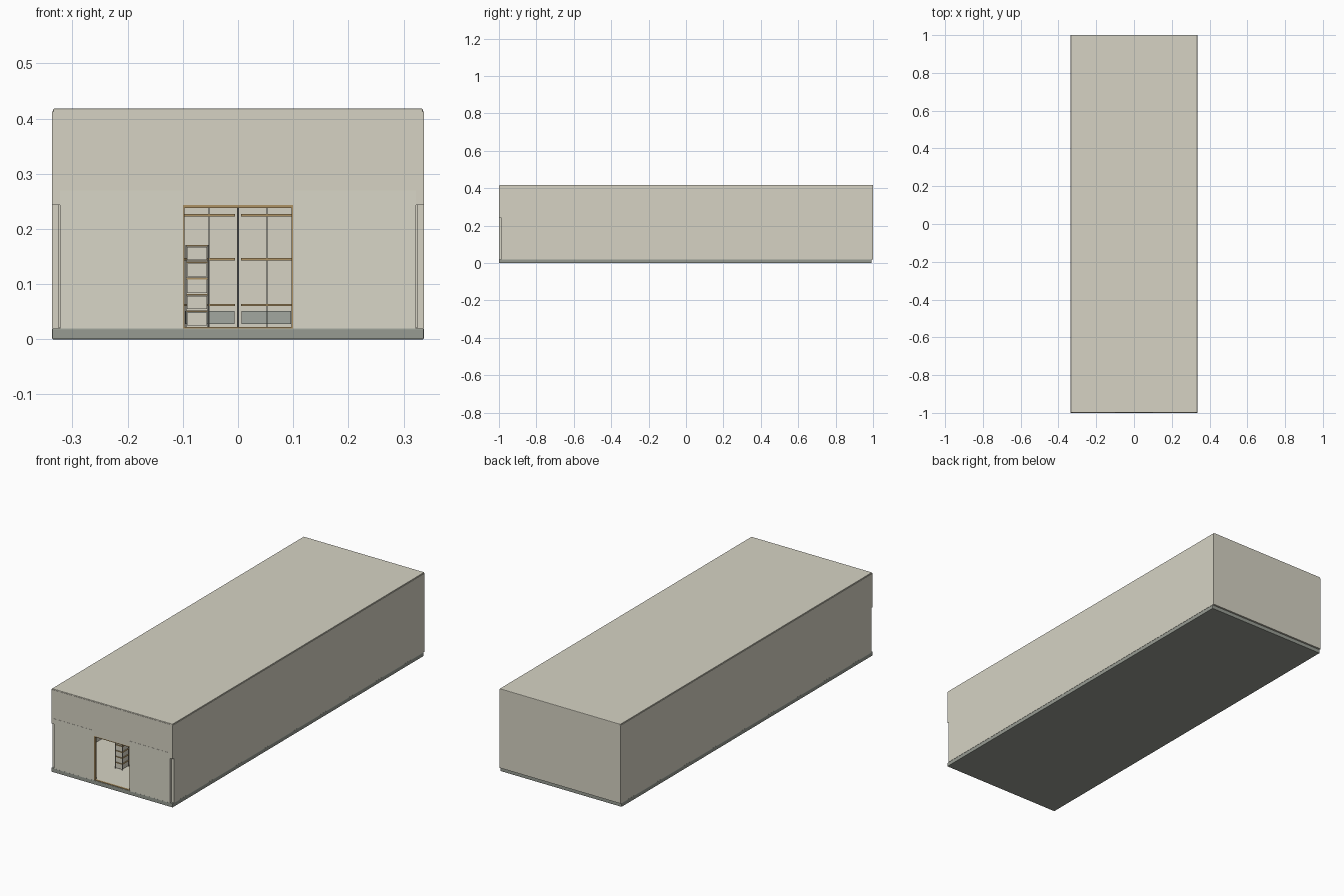
import bpy

if "Cube" in bpy.data.objects:
    bpy.data.objects.remove(bpy.data.objects["Cube"])


def mat(name, rgb):
    m = bpy.data.materials.new(name)
    m.diffuse_color = (*rgb, 1)
    m.use_nodes = True
    m.node_tree.nodes["Principled BSDF"].inputs["Base Color"].default_value = m.diffuse_color
    return m


CREAM = mat("cream wall", (0.67, 0.65, 0.55))
PALE = mat("pale door", (0.69, 0.67, 0.57))
GREY = mat("grey concrete", (0.31, 0.33, 0.29))
TAN = mat("tan wood", (0.42, 0.29, 0.13))
BIN = mat("grey bin", (0.36, 0.39, 0.35))
DARK = mat("dark post", (0.12, 0.12, 0.11))


def box(name, x, y, z, m, bevel=0):
    """Box from (min, max) ranges on each axis."""
    bpy.ops.mesh.primitive_cube_add(size=1, location=[sum(r) / 2 for r in (x, y, z)])
    ob = bpy.context.object
    ob.name = name
    ob.scale = [r[1] - r[0] for r in (x, y, z)]
    bpy.ops.object.transform_apply(location=False, rotation=False, scale=True)
    ob.data.materials.append(m)
    if bevel:
        b = ob.modifiers.new("edge", 'BEVEL')
        b.width = bevel
        b.segments = 2
    return ob


# Shell: slab, floor, walls, roof
box("base_slab", (-0.337, 0.337), (-1, 0.992), (0, 0.02), GREY, 0.002)
box("floor", (-0.325, 0.325), (-0.988, 0.988), (0.0195, 0.0215), CREAM)
box("back_wall", (-0.337, 0.337), (0.988, 1), (0.02, 0.413), CREAM)
box("roof", (-0.335, 0.335), (-0.998, 1), (0.411, 0.418), CREAM, 0.002)
box("front_fascia", (-0.337, 0.337), (-0.9992, -0.988), (0.243, 0.413), CREAM)

for s, side in ((-1, "left"), (1, "right")):
    def sx(a, b):
        return tuple(sorted((s * a, s * b)))
    box(side + "_wall", sx(0.325, 0.337), (-0.99, 0.99), (0.02, 0.413), CREAM)
    # Sliding door panel overlapping the fascia
    box(side + "_sliding_door", sx(0.1, 0.323), (-1, -0.989), (0.02, 0.27), PALE)
    box(side + "_door_jamb", sx(0.097, 0.1), (-0.998, -0.986), (0.02, 0.243), TAN)

    # Storage racks either side of the central line
    for z in (0.062, 0.145, 0.225):
        for i in range(4):
            y = -0.6 + i * 0.45
            box(side + "_rack_beam", sx(0.005, 0.11), (y, y + 0.006), (z - 0.002, z + 0.002), TAN)
        box(side + "_rack_rail", sx(0.104, 0.11), (-0.6, 0.756), (z - 0.002, z + 0.002), TAN)
    for i in range(4):
        y = -0.6 + i * 0.45
        box(side + "_rack_post", sx(0.052, 0.0535), (y, y + 0.004), (0.021, 0.238), BIN)
        box(side + "_rack_bin", sx(0.006, 0.096), (y + 0.02, y + 0.12), (0.028, 0.051), BIN)

# Door header and sill trim, centre post
box("door_header", (-0.1, 0.1), (-0.998, -0.986), (0.238, 0.243), TAN)
box("door_sill", (-0.1, 0.1), (-0.998, -0.988), (0.02, 0.0225), TAN)
box("centre_post", (-0.0015, 0.0015), (-0.6, -0.597), (0.021, 0.24), DARK)

# Stack of five crates just inside the door
for i in range(5):
    z = 0.023 + i * 0.0296
    box("crate", (-0.092, -0.056), (-0.84, -0.79), (z + 0.002, z + 0.026), CREAM)
    box("crate_shelf", (-0.095, -0.053), (-0.841, -0.789), (z + 0.0265, z + 0.0295), TAN)
for x in (-0.095, -0.055):
    for y in (-0.842, -0.79):
        box("crate_stand_leg", (x, x + 0.002), (y, y + 0.002), (0.021, 0.171), DARK)
